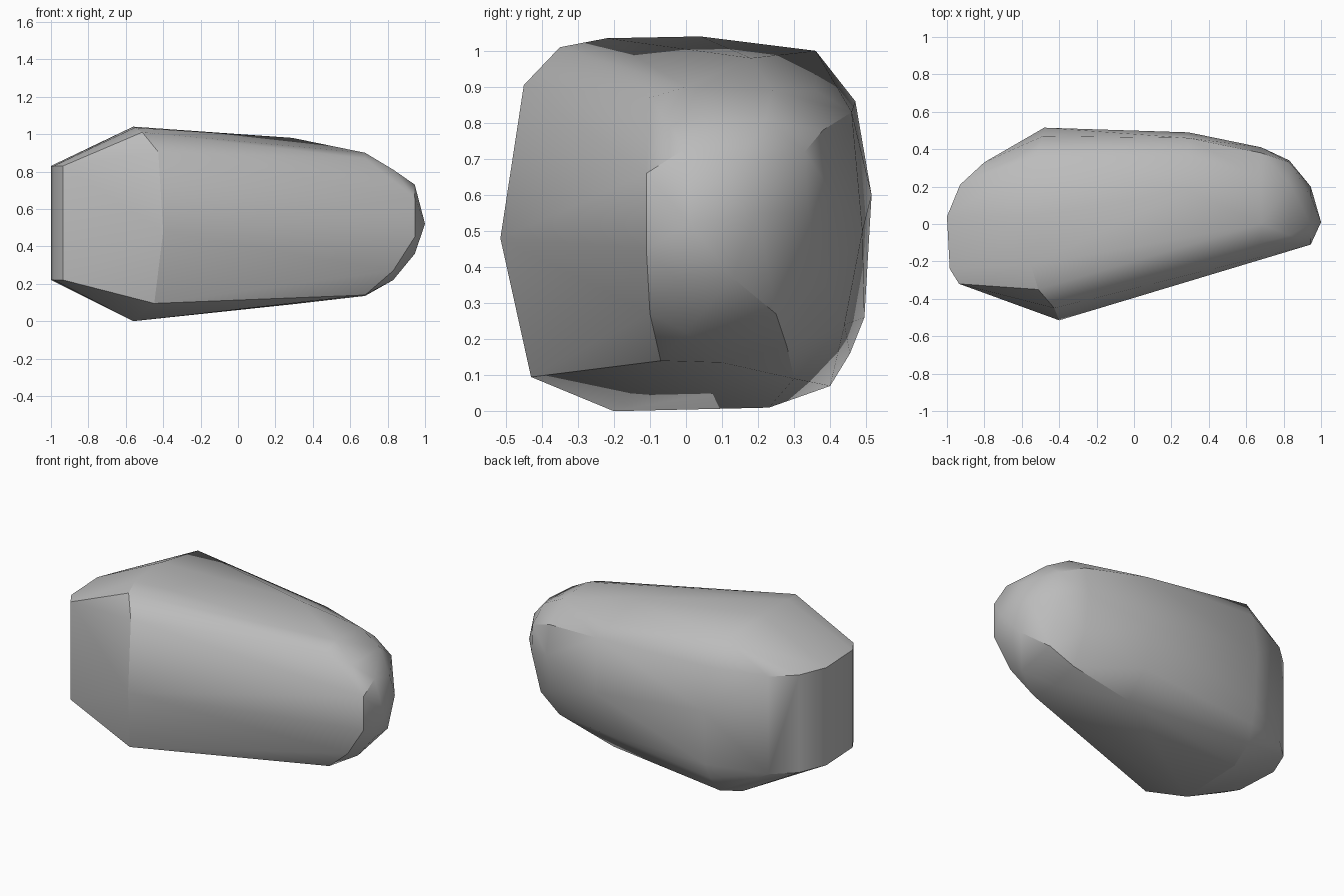
import bpy
import bmesh

default_cube = bpy.data.objects.get("Cube")
if default_cube:
    bpy.data.objects.remove(default_cube, do_unlink=True)


def grey_material():
    colour = (0.5, 0.5, 0.5, 1)
    material = bpy.data.materials.new("stone grey")
    material.use_nodes = True
    material.diffuse_color = colour
    material.node_tree.nodes["Principled BSDF"].inputs["Base Color"].default_value = colour
    return material


def section(x, outline):
    """Place a (y, z) outline at one position along the length."""
    return [(x, y, z) for y, z in outline]


def shoulder_position(y, z):
    """The widest section bows back towards its top and bottom."""
    middle = 0.52
    bow = (abs(z - middle) / middle) ** 6
    lean = 0.08 * (1 - bow) if y > 0 else 0
    return -0.4 - 0.16 * bow - lean


def convex_part(name, points, material):
    """Wrap a set of section points in one taut, faceted skin."""
    bm = bmesh.new()
    for point in points:
        bm.verts.new(point)
    hull = bmesh.ops.convex_hull(bm, input=bm.verts[:])
    loose = set(hull["geom_interior"]) | set(hull["geom_unused"])
    loose_verts = [item for item in loose if isinstance(item, bmesh.types.BMVert)]
    bmesh.ops.delete(bm, geom=loose_verts, context="VERTS")
    bmesh.ops.recalc_face_normals(bm, faces=bm.faces[:])
    mesh = bpy.data.meshes.new(name)
    bm.to_mesh(mesh)
    bm.free()
    mesh.materials.append(material)
    part = bpy.data.objects.new(name, mesh)
    bpy.context.collection.objects.link(part)
    return part


# Blunt end: an upright rim between two heights
rim = [(-0.8, 0.33), (-0.93, 0.21), (-1, 0.04), (-0.985, -0.24), (-0.935, -0.32)]
points = [(x, y, z) for x, y in rim for z in (0.22, 0.83)]

# Widest section, the shoulder
shoulder = [
    (-0.515, 0.48), (-0.45, 0.905), (-0.35, 1.01), (-0.22, 1.035), (0.04, 1.04),
    (0.36, 1), (0.47, 0.86), (0.515, 0.6), (0.495, 0.26), (0.455, 0.16),
    (0.4, 0.07), (0.23, 0.01), (-0.2, 0), (-0.43, 0.095),
]
points += [(shoulder_position(y, z), y, z) for y, z in shoulder]

# Body sections along the back
points += section(0.29, [(0.18, 0.98), (0.36, 0.89), (0.46, 0.83), (0.49, 0.5),
                         (0.44, 0.24), (0.3, 0.09)])
points += section(0.68, [(-0.1, 0.87), (0, 0.9), (0.24, 0.89), (0.38, 0.78),
                         (0.41, 0.6), (0.38, 0.36), (0.28, 0.18),
                         (0.1, 0.135), (-0.07, 0.14)])

# Rounded nose sections
points += section(0.83, [(-0.06, 0.81), (0.22, 0.81), (0.33, 0.72), (0.34, 0.55),
                         (0.25, 0.27), (0, 0.22), (-0.1, 0.27)])
points += section(0.945, [(-0.11, 0.45), (-0.11, 0.66), (0, 0.73), (0.15, 0.69),
                          (0.2, 0.55), (0.13, 0.37), (-0.02, 0.36)])
points.append((1, 0.01, 0.52))

boulder = convex_part("boulder", points, grey_material())
bpy.ops.object.select_all(action="DESELECT")
boulder.select_set(True)
bpy.context.view_layer.objects.active = boulder
bpy.ops.object.shade_smooth_by_angle()
